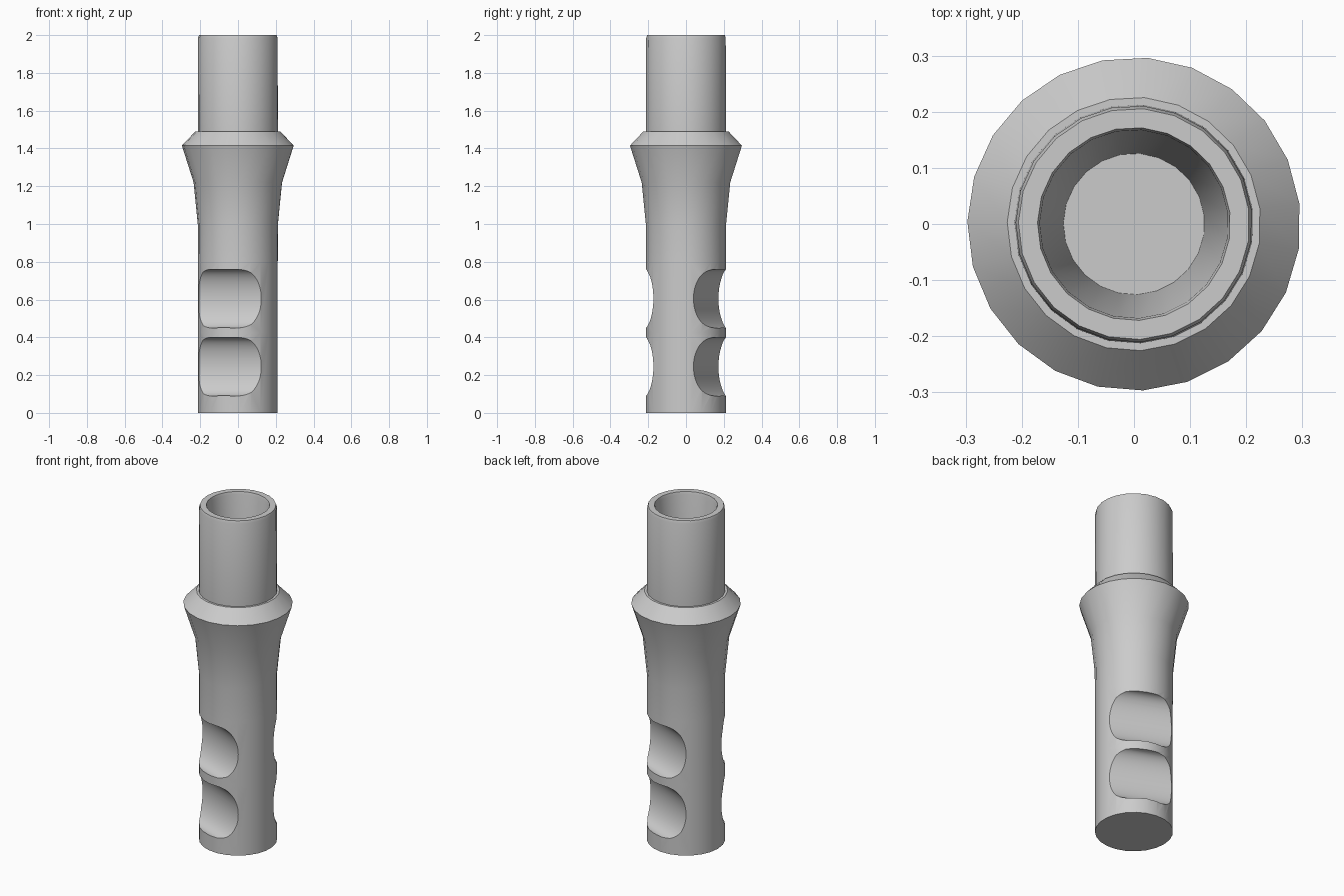
import bpy, bmesh, math

default = bpy.data.objects.get("Cube")
if default:
    bpy.data.objects.remove(default, do_unlink=True)

SIDES = 23
START = math.radians(7)

grey = bpy.data.materials.new("plain grey")
grey.use_nodes = True
grey.diffuse_color = (0.6, 0.6, 0.6, 1)
grey.node_tree.nodes["Principled BSDF"].inputs["Base Color"].default_value = (0.6, 0.6, 0.6, 1)


def lathe(name, profile):
    """Closed solid of revolution from (radius, height) pairs, capped at both ends."""
    bm = bmesh.new()
    rings = []
    for r, z in profile:
        angles = [START + math.tau * i / SIDES for i in range(SIDES)]
        rings.append([bm.verts.new((r * math.cos(a), r * math.sin(a), z)) for a in angles])
    for low, high in zip(rings, rings[1:]):
        for i in range(SIDES):
            j = (i + 1) % SIDES
            bm.faces.new((low[i], low[j], high[j], high[i]))
    bm.faces.new(rings[0][::-1])
    bm.faces.new(rings[-1])
    bmesh.ops.recalc_face_normals(bm, faces=bm.faces)
    mesh = bpy.data.meshes.new(name)
    bm.to_mesh(mesh)
    bm.free()
    obj = bpy.data.objects.new(name, mesh)
    bpy.context.collection.objects.link(obj)
    mesh.materials.append(grey)
    return obj


# Shaft, flared collar, upper tube and tapering bore as one profile
body = lathe("tube_body", [
    (0.212, 0), (0.212, 0.425), (0.212, 0.8), (0.213, 1.0),
    (0.235, 1.22), (0.297, 1.415),          # flare
    (0.226, 1.49), (0.213, 1.49),           # collar ledge
    (0.211, 1.985), (0.206, 2.0),           # tube and rim
    (0.172, 2.0), (0.168, 1.985), (0.126, 1.2),  # bore
])

# Two rounded grooves on each of two opposite sides
for facing in (68, 248):
    phi = math.radians(facing)
    for z in (0.245, 0.605):
        bpy.ops.mesh.primitive_cylinder_add(
            vertices=64, radius=1, depth=0.8,
            location=(0.2 * math.cos(phi), 0.2 * math.sin(phi), z),
            rotation=(math.pi / 2, 0, phi))
        cutter = bpy.context.object
        cutter.name = "groove_cutter"
        cutter.hide_render = True
        cutter.scale = (0.086, 0.155, 1)
        cutter.data.materials.append(grey)
        bpy.context.view_layer.update()
        cut = body.modifiers.new("groove", 'BOOLEAN')
        cut.operation = 'DIFFERENCE'
        cut.solver = 'EXACT'
        cut.object = cutter
        bpy.context.view_layer.objects.active = body
        bpy.ops.object.modifier_apply(modifier=cut.name)
        bpy.data.objects.remove(cutter, do_unlink=True)

# Smooth shading with crisp rims
bpy.ops.object.select_all(action='DESELECT')
body.select_set(True)
bpy.context.view_layer.objects.active = body
bpy.ops.object.shade_smooth_by_angle(angle=math.radians(30))
